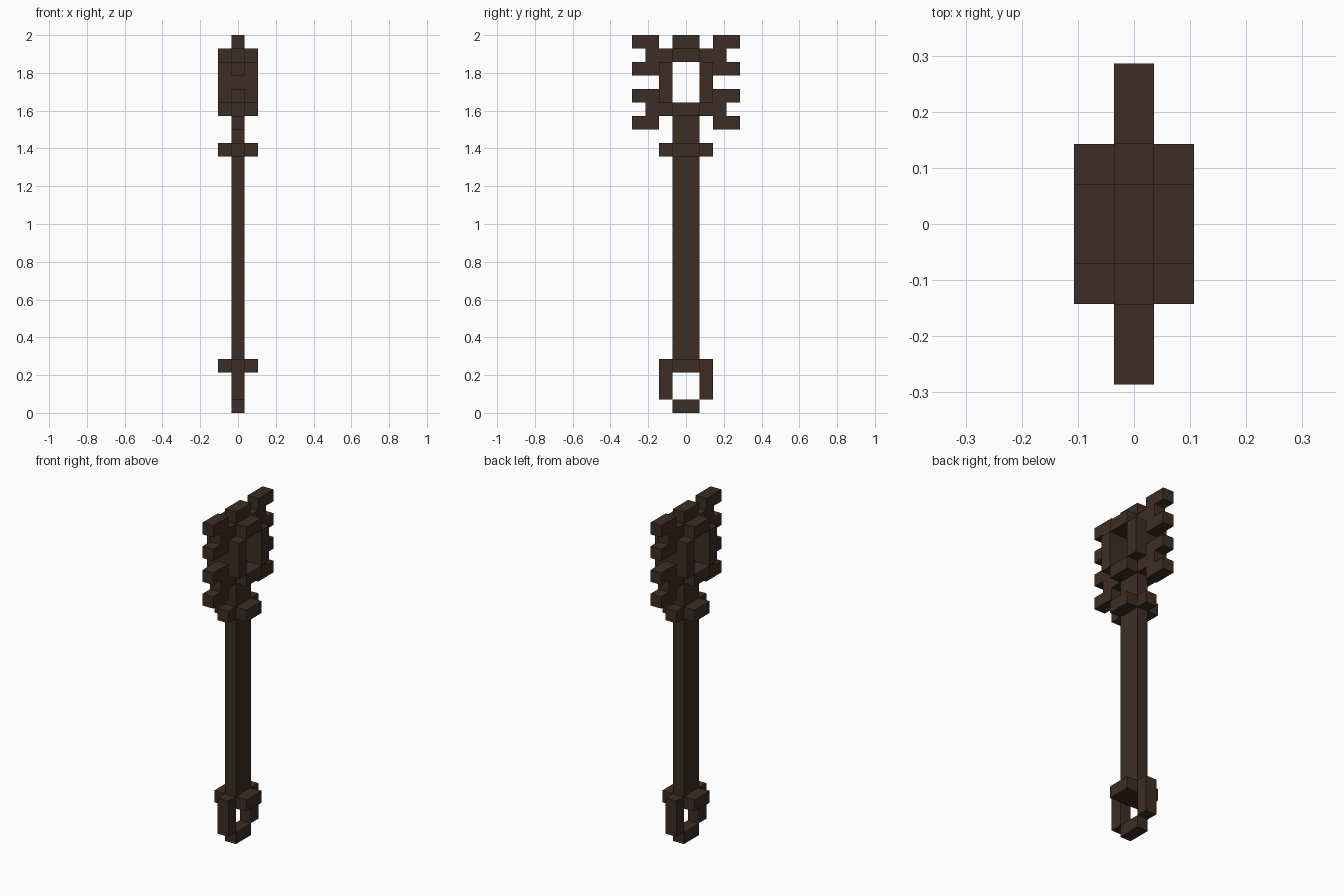
import bpy, bmesh
from mathutils import Matrix

if "Cube" in bpy.data.objects:
    bpy.data.objects.remove(bpy.data.objects["Cube"], do_unlink=True)

U = 1 / 14          # one block of the grid; the staff is 28 blocks tall
HALF = 0.5          # half thickness of the central plate, in blocks

brown = bpy.data.materials.new("dark_brown")
brown.use_nodes = True
colour = (0.047, 0.027, 0.018, 1)
brown.diffuse_color = colour
brown.node_tree.nodes["Principled BSDF"].inputs["Base Color"].default_value = colour


def part(name, boxes):
    """One object from boxes given as (x0, x1, y0, y1, z0, z1) in blocks."""
    bm = bmesh.new()
    for x0, x1, y0, y1, z0, z1 in boxes:
        place = Matrix.Translation(((x0 + x1) / 2 * U, (y0 + y1) / 2 * U, (z0 + z1) / 2 * U))
        size = Matrix.Diagonal(((x1 - x0) * U, (y1 - y0) * U, (z1 - z0) * U, 1))
        bmesh.ops.create_cube(bm, size=1, matrix=place @ size)
    mesh = bpy.data.meshes.new(name)
    bm.to_mesh(mesh)
    bm.free()
    mesh.materials.append(brown)
    obj = bpy.data.objects.new(name, mesh)
    bpy.context.collection.objects.link(obj)
    return obj


def plate(y0, y1, z0, z1):
    """Box in the central plate."""
    return (-HALF, HALF, y0, y1, z0, z1)


def span(a, b, s):
    """Range a..b, mirrored when s is -1."""
    return (a, b) if s > 0 else (-b, -a)


# Shaft and the two cross-shaped collars
part("shaft", [plate(-1, 1, 4, 22)])
for name, z in (("lower_collar", 3), ("upper_collar", 19)):
    arms = [plate(*span(1, 2, s), z, z + 1) for s in (1, -1)]
    arms += [(*span(HALF, 1.5, s), -1, 1, z, z + 1) for s in (1, -1)]
    if z == 3:
        arms.append(plate(-1, 1, z, z + 1))
    part(name, arms)

# Open loop at the foot
part("foot_loop", [plate(-1, 1, 0, 1)] + [plate(*span(1, 2, s), 1, 3) for s in (1, -1)])

# Head frame around the open window, with a small crown block
part("head_frame", [plate(-3, 3, 22, 23), plate(-3, 3, 26, 27), plate(-1, 1, 27, 28)]
     + [plate(*span(1, 2, s), 23, 26) for s in (1, -1)])

# Four prongs on each edge of the head
for side, s in (("back", 1), ("front", -1)):
    part(side + "_prongs", [plate(*span(2, 4, s), z, z + 1) for z in (21, 23, 25, 27)])

# Raised ring on each face of the head
for side, s in (("left", 1), ("right", -1)):
    x = span(HALF, 1.5, s)
    part(side + "_raised_ring", [(*x, -1, 1, z, z + 1) for z in (22, 26)]
         + [(*x, *span(1, 2, t), 23, 26) for t in (1, -1)])
